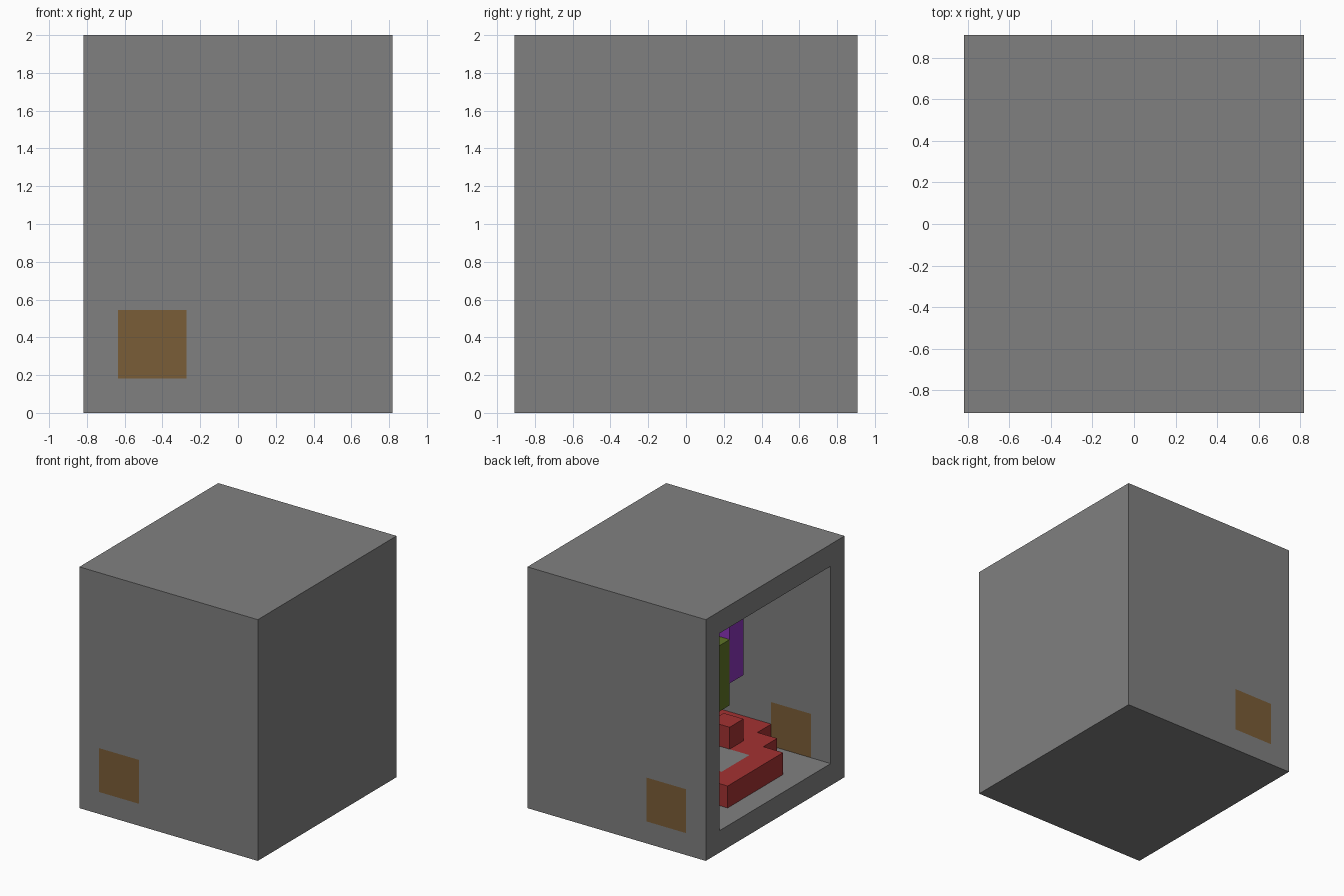
import bpy
import bmesh
from mathutils import Vector

default = bpy.data.objects.get("Cube")
if default:
    bpy.data.objects.remove(default, do_unlink=True)

# The model sits on a block grid: 9 wide, 10 deep, 11 high
U = 2 / 11
SIZE = Vector((9, 10, 11))


def world(x, y, z):
    return Vector((x - SIZE.x / 2, y - SIZE.y / 2, z)) * U


def material(name, rgb):
    mat = bpy.data.materials.new(name)
    mat.use_nodes = True
    mat.diffuse_color = (*rgb, 1)
    mat.node_tree.nodes["Principled BSDF"].inputs["Base Color"].default_value = (*rgb, 1)
    return mat


GREY = material("stone grey", (0.216, 0.216, 0.216))
BROWN = material("wood brown", (0.195, 0.109, 0.038))
RED = material("brick red", (0.366, 0.032, 0.032))
GREEN = material("olive green", (0.112, 0.174, 0.019))
PURPLE = material("purple", (0.254, 0.034, 0.479))


def finish(name, bm, *mats):
    bmesh.ops.recalc_face_normals(bm, faces=bm.faces[:])
    mesh = bpy.data.meshes.new(name)
    bm.to_mesh(mesh)
    bm.free()
    for mat in mats:
        mesh.materials.append(mat)
    obj = bpy.data.objects.new(name, mesh)
    bpy.context.collection.objects.link(obj)
    return obj


def add_box(bm, lo, hi):
    verts = bmesh.ops.create_cube(bm, size=1)["verts"]
    a, b = world(*lo), world(*hi)
    for v in verts:
        v.co = (a + b) / 2 + v.co * (b - a)


def box(name, lo, hi, mat):
    bm = bmesh.new()
    add_box(bm, lo, hi)
    return finish(name, bm, mat)


def cut(bm, point, axis):
    """Slice the faces along a grid plane."""
    normal = Vector((0, 0, 0))
    normal[axis] = 1
    bmesh.ops.bisect_plane(bm, geom=bm.verts[:] + bm.edges[:] + bm.faces[:],
                           plane_co=world(*point), plane_no=normal)


def paint(bm, lo, hi, axis):
    """Give the second material to faces along an axis inside a grid range."""
    a, b = world(*lo), world(*hi)
    bm.normal_update()
    for f in bm.faces:
        c = f.calc_center_median()
        inside = all(a[i] - 0.001 < c[i] < b[i] + 0.001 for i in range(3))
        if inside and abs(f.normal[axis]) > 0.9:
            f.material_index = 1


# Room: a box hollowed from its open side, with door panels in two walls
bm = bmesh.new()
add_box(bm, (0, 0, 0), SIZE)
bm.normal_update()
opening = min(bm.faces, key=lambda f: f.calc_center_median().x)
bmesh.ops.inset_region(bm, faces=[opening], thickness=U, use_even_offset=True)
pushed = bmesh.ops.extrude_face_region(bm, geom=[opening])
bmesh.ops.delete(bm, geom=[opening], context='FACES')
bmesh.ops.translate(bm, vec=(8 * U, 0, 0),
                    verts=[g for g in pushed["geom"] if isinstance(g, bmesh.types.BMVert)])
for n in (1, 3):
    cut(bm, (n, 0, 0), 0)
    cut(bm, (0, 0, n), 2)
paint(bm, (1, 0, 1), (3, 10, 3), 1)
finish("room", bm, GREY, BROWN)

# Platform: stepped round slab with a grey strip let into its top
half = [(1, 2), (2, 2), (2, 3), (3, 3), (3, 4), (6, 4), (6, 3), (7, 3), (7, 2), (8, 2)]
outline = [(x, 5 - w) for x, w in half] + [(x, 5 + w) for x, w in reversed(half)]
bm = bmesh.new()
base = bm.faces.new([bm.verts.new(world(x, y, 1)) for x, y in outline])
top = bmesh.ops.extrude_face_region(bm, geom=[base])
bmesh.ops.translate(bm, vec=(0, 0, U),
                    verts=[g for g in top["geom"] if isinstance(g, bmesh.types.BMVert)])
for x in (2, 7):
    cut(bm, (x, 0, 0), 0)
for y in (4, 6):
    cut(bm, (0, y, 0), 1)
paint(bm, (2, 4, 2), (7, 6, 2), 2)
finish("platform", bm, RED, GREY)

# Matching blocks and hanging posts on both sides of the middle
for side, y in (("front", 3), ("back", 6)):
    for end, x in (("outer", 3), ("inner", 5)):
        box(f"{side}_{end}_block", (x, y, 2), (x + 1, y + 1, 3), RED)
    box(f"{side}_post", (3, y, 5), (6, y + 1, 10), PURPLE)

# Core held between the posts
box("core", (3, 4, 4), (6, 6, 7), GREEN)
